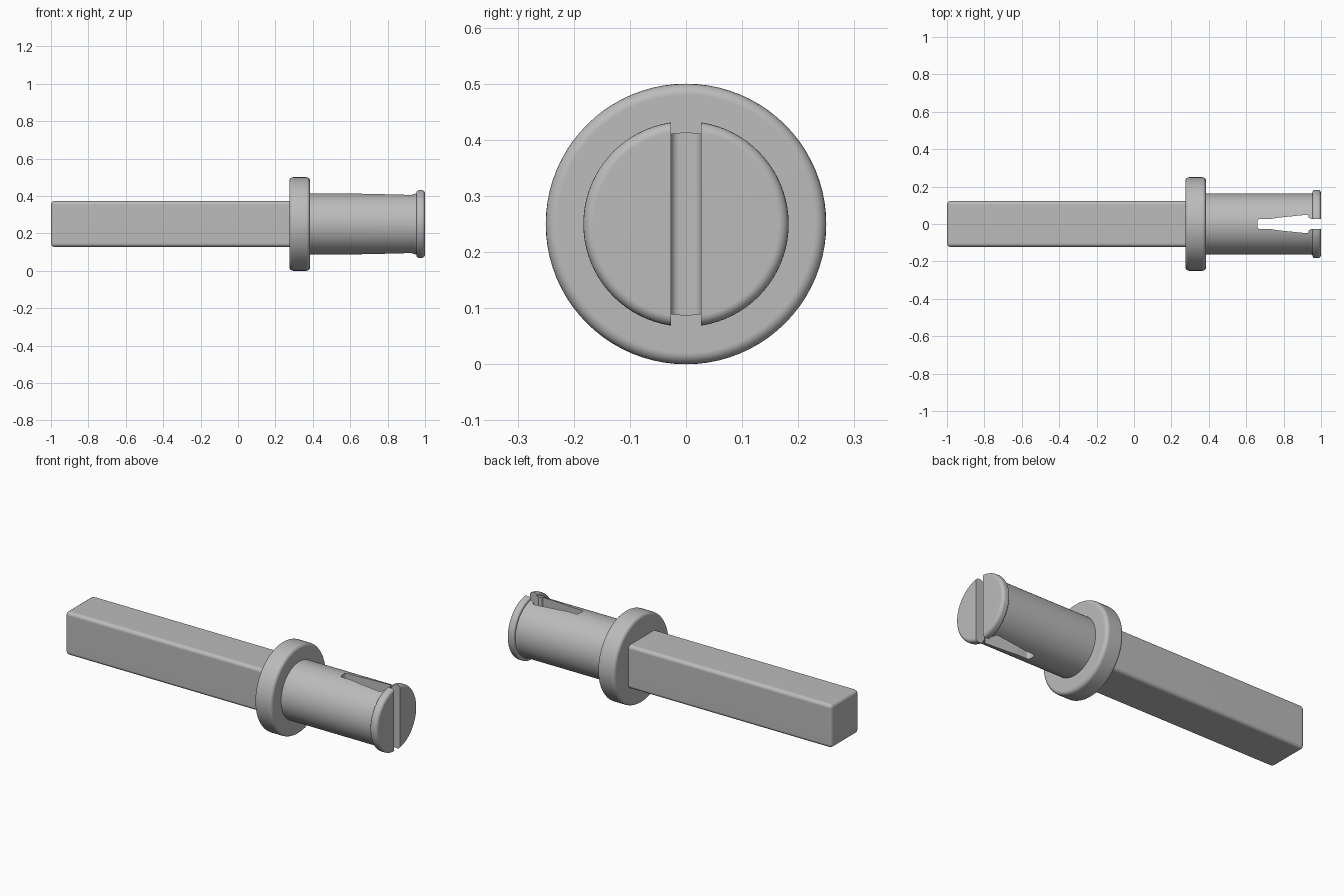
import bpy, bmesh, math
from mathutils import Vector, Matrix

cube = bpy.data.objects.get("Cube")
if cube:
    bpy.data.objects.remove(cube, do_unlink=True)

AXIS_Z = 0.25  # height of the pin's long axis

grey = bpy.data.materials.new("plain grey")
grey.use_nodes = True
grey.diffuse_color = (0.5, 0.5, 0.5, 1)
grey.node_tree.nodes["Principled BSDF"].inputs["Base Color"].default_value = (0.5, 0.5, 0.5, 1)


def make_object(name, bm):
    bmesh.ops.recalc_face_normals(bm, faces=bm.faces)
    mesh = bpy.data.meshes.new(name)
    bm.to_mesh(mesh)
    bm.free()
    mesh.materials.append(grey)
    obj = bpy.data.objects.new(name, mesh)
    obj.location.z = AXIS_Z
    bpy.context.collection.objects.link(obj)
    return obj


def select(obj):
    bpy.ops.object.select_all(action='DESELECT')
    obj.select_set(True)
    bpy.context.view_layer.objects.active = obj


def finish(obj):
    select(obj)
    bpy.ops.object.shade_smooth_by_angle(angle=math.radians(32))
    normals = obj.modifiers.new("even shading", 'WEIGHTED_NORMAL')
    normals.keep_sharp = True


def round_corner(x, r, radius, start, steps=5):
    """Quarter arc of (x, r) points, turning clockwise from the start angle."""
    angles = [math.radians(start - 90 * i / steps) for i in range(steps + 1)]
    return [(x + radius * math.cos(a), r + radius * math.sin(a)) for a in angles]


def lathe(name, profile, steps=80):
    """Spin an (x, radius) profile around the long axis."""
    bm = bmesh.new()
    verts = [bm.verts.new((x, 0, r)) for x, r in profile]
    edges = [bm.edges.new(pair) for pair in zip(verts, verts[1:])]
    bmesh.ops.spin(bm, geom=verts + edges, cent=(0, 0, 0), axis=(1, 0, 0),
                   angle=math.tau, steps=steps, use_duplicate=False)
    bmesh.ops.remove_doubles(bm, verts=bm.verts, dist=1e-5)
    return make_object(name, bm)


# Square bar with rounded edges
bm = bmesh.new()
bmesh.ops.create_cube(bm, size=1, matrix=Matrix.Translation((-0.35, 0, 0))
                      @ Matrix.Diagonal((1.3, 0.246, 0.246, 1)))
bmesh.ops.bevel(bm, geom=bm.edges[:], offset=0.02, segments=4,
                profile=0.5, affect='EDGES')
finish(make_object("square_bar", bm))

# Collar disc
finish(lathe("collar", [(0.275, 0)] + round_corner(0.295, 0.23, 0.02, 180)
             + round_corner(0.365, 0.23, 0.02, 90) + [(0.385, 0)]))

# Round barrel with a flared lip at its end
barrel = lathe("split_barrel", [(0.35, 0), (0.35, 0.163), (0.945, 0.163), (0.955, 0.167)]
               + round_corner(0.967, 0.171, 0.012, 180)
               + round_corner(0.982, 0.165, 0.018, 90) + [(1, 0)])

# Slot that splits the barrel: rounded end, widening, then a narrow mouth
half = ([(0.66, 0.012)] + round_corner(0.675, 0.012, 0.015, 180)[1:]
        + [(0.73, 0.027), (0.775, 0.034), (0.92, 0.049), (0.93, 0.047),
           (0.935, 0.034), (0.945, 0.027), (1.1, 0.027)])
outline = half + [(x, -y) for x, y in reversed(half)]
bm = bmesh.new()
base = bm.faces.new([bm.verts.new((x, y, -0.3)) for x, y in outline])
walls = bmesh.ops.extrude_face_region(bm, geom=[base])
bmesh.ops.translate(bm, vec=Vector((0, 0, 0.6)),
                    verts=[g for g in walls["geom"] if isinstance(g, bmesh.types.BMVert)])
cutter = make_object("slot_cutter", bm)
cutter.hide_render = True

cut = barrel.modifiers.new("slot", 'BOOLEAN')
cut.operation = 'DIFFERENCE'
cut.solver = 'EXACT'
cut.object = cutter
select(barrel)
bpy.ops.object.modifier_apply(modifier=cut.name)
bpy.data.objects.remove(cutter, do_unlink=True)
finish(barrel)
